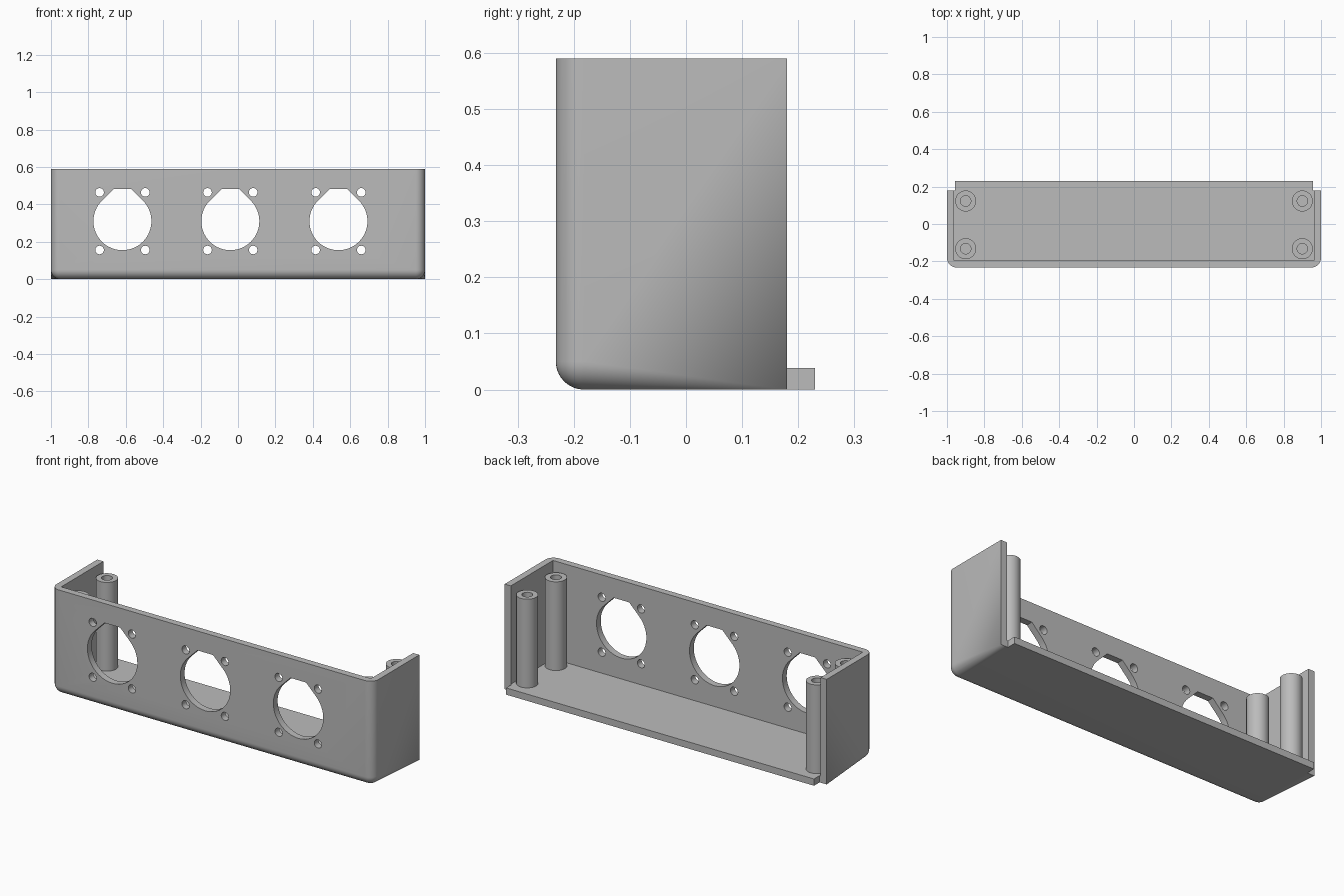
import bpy, bmesh
from math import sin, cos, pi, radians, sqrt
from mathutils import Vector, Matrix

cube = bpy.data.objects.get("Cube")
if cube:
    bpy.data.objects.remove(cube)

W, H = 1.0, 0.59                # half width, height
FRONT, BACK, LIP = -0.232, 0.18, 0.23
T, R = 0.038, 0.05              # wall thickness, corner radius

grey = bpy.data.materials.new("plain grey")
grey.use_nodes = True
COLOR = (0.5, 0.5, 0.5, 1)
grey.diffuse_color = COLOR
grey.node_tree.nodes["Principled BSDF"].inputs["Base Color"].default_value = COLOR


def finish(bm, name):
    bmesh.ops.recalc_face_normals(bm, faces=bm.faces)
    mesh = bpy.data.meshes.new(name)
    bm.to_mesh(mesh)
    bm.free()
    mesh.materials.append(grey)
    obj = bpy.data.objects.new(name, mesh)
    bpy.context.collection.objects.link(obj)
    return obj


def box(name, lo, hi):
    bm = bmesh.new()
    lo, hi = Vector(lo), Vector(hi)
    size = hi - lo
    bmesh.ops.create_cube(bm, size=1, matrix=Matrix.Translation((lo + hi) / 2) @ Matrix.Diagonal((*size, 1)))
    return finish(bm, name)


def prism(name, outline, y0, y1):
    """Extrude an (x, z) outline along y."""
    bm = bmesh.new()
    face = bm.faces.new([bm.verts.new((x, y0, z)) for x, z in outline])
    ext = bmesh.ops.extrude_face_region(bm, geom=[face])["geom"]
    bmesh.ops.translate(bm, vec=(0, y1 - y0, 0), verts=[v for v in ext if isinstance(v, bmesh.types.BMVert)])
    return finish(bm, name)


def select(obj):
    bpy.ops.object.select_all(action="DESELECT")
    obj.select_set(True)
    bpy.context.view_layer.objects.active = obj


def combine(obj, other, operation):
    mod = obj.modifiers.new(operation.lower(), "BOOLEAN")
    mod.operation, mod.object, mod.solver = operation, other, "EXACT"
    select(obj)
    bpy.ops.object.modifier_apply(modifier=mod.name)
    bpy.data.objects.remove(other)


def smooth(obj):
    select(obj)
    bpy.ops.object.shade_smooth_by_angle(angle=radians(30))


# Outer body: rounded front edges that taper to square corners at the back
bm = bmesh.new()
STEPS = 10
for side in (-1, 1):
    for z in (0, H):
        bm.verts.new((side * W, BACK, z))
    for i in range(STEPS + 1):
        a = i / STEPS * pi / 2
        bm.verts.new((side * (W - R + R * sin(a)), FRONT + R - R * cos(a), H))
        for j in range(STEPS + 1):
            b = j / STEPS * pi / 2
            if j == STEPS and i:
                continue
            bm.verts.new((side * (W - R + R * sin(a) * cos(b)),
                          FRONT + R - R * cos(a) * cos(b), R - R * sin(b)))
hull = bmesh.ops.convex_hull(bm, input=bm.verts)
bmesh.ops.delete(bm, geom=[v for v in hull["geom_interior"] if isinstance(v, bmesh.types.BMVert)], context="VERTS")
bmesh.ops.dissolve_limit(bm, angle_limit=radians(0.1), verts=bm.verts, edges=bm.edges)
panel = finish(bm, "panel_shell")

# Hollow interior and the floor lip at the back
combine(panel, box("interior", (-W + T, FRONT + T, T), (W - T, 1, 1)), "DIFFERENCE")
combine(panel, box("floor_lip", (-0.956, 0.1, 0), (0.956, LIP, T)), "UNION")

# Three flat-topped teardrop openings, each with four screw holes
OPEN_R, OPEN_Z, FLAT = 0.155, 0.31, 0.171
tip = OPEN_R * sqrt(2) - FLAT
for cx in (-0.618, -0.041, 0.537):
    arc = [radians(135 + 270 * i / 48) for i in range(49)]
    outline = [(cx + OPEN_R * cos(a), OPEN_Z + OPEN_R * sin(a)) for a in arc]
    outline += [(cx + tip, OPEN_Z + FLAT), (cx - tip, OPEN_Z + FLAT)]
    combine(panel, prism("opening", outline, FRONT - 0.1, FRONT + 0.1), "DIFFERENCE")
    for dx in (-0.122, 0.122):
        for dz in (-0.154, 0.154):
            hole = [(cx + dx + 0.023 * cos(k * pi / 12), OPEN_Z + dz + 0.023 * sin(k * pi / 12))
                    for k in range(24)]
            combine(panel, prism("screw_hole", hole, FRONT - 0.1, FRONT + 0.1), "DIFFERENCE")
smooth(panel)


# Hollow mounting posts in the four corners
def post(name, x, y, top=0.536, outer=0.056, inner=0.028, n=32):
    bm = bmesh.new()
    profile = [(outer, T), (outer, top), (inner, top), (inner, T)]
    rings = [[bm.verts.new((x + r * cos(2 * pi * k / n), y + r * sin(2 * pi * k / n), z))
              for k in range(n)] for r, z in profile]
    for a, b in zip(rings, rings[1:]):
        for k in range(n):
            m = (k + 1) % n
            bm.faces.new((a[k], a[m], b[m], b[k]))
    smooth(finish(bm, name))


for side, x in (("right", -0.9), ("left", 0.9)):
    for end, y in (("front", -0.132), ("back", 0.123)):
        post(f"{end}_{side}_post", x, y)
